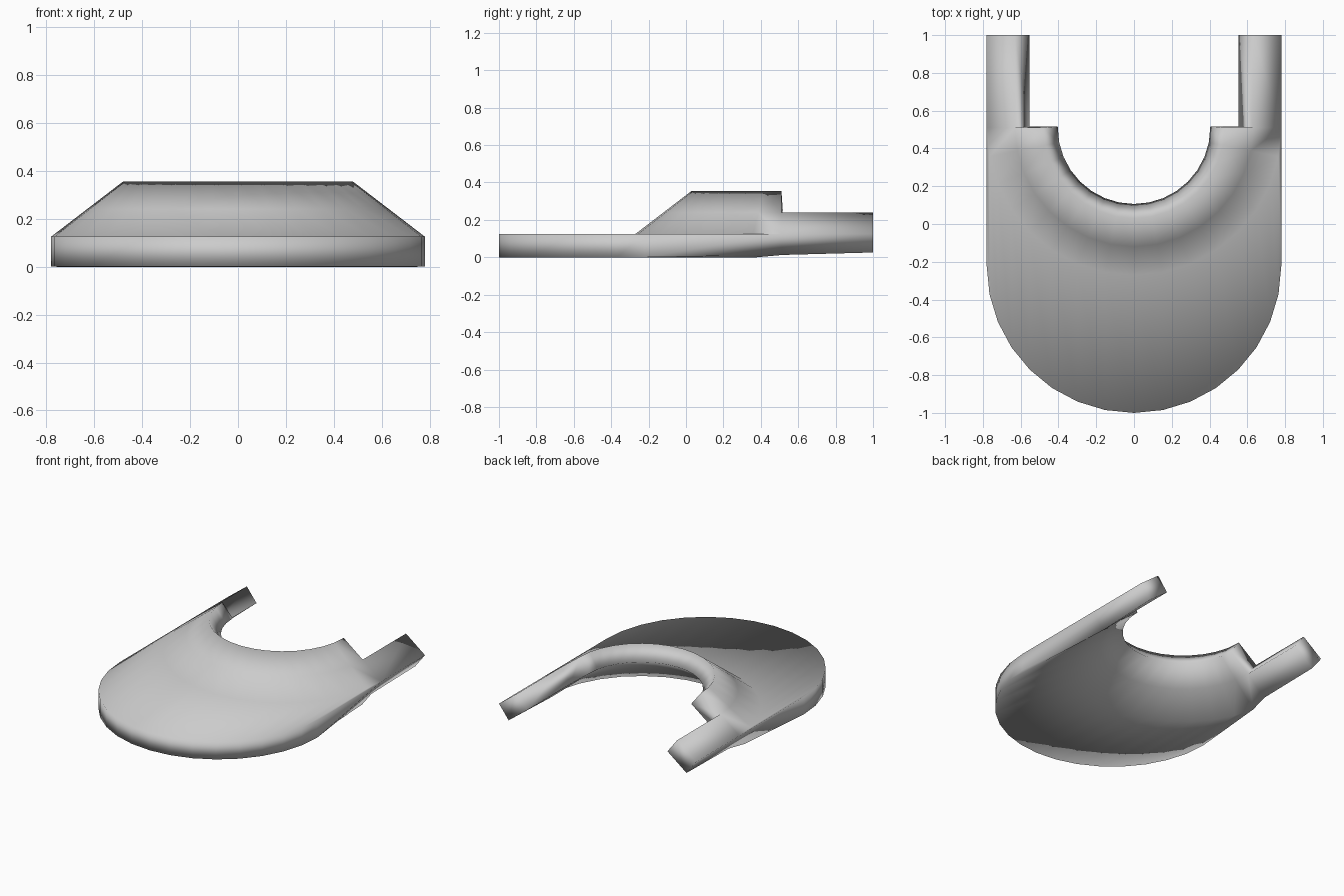
import bpy, bmesh
from math import sin, cos, pi

cube = bpy.data.objects.get("Cube")
if cube:
    bpy.data.objects.remove(cube, do_unlink=True)

STEPS = 16          # segments around the half circle
CENTRE_Y = 0.51     # centre of the neck opening
THICKNESS = 0.125

grey = bpy.data.materials.new("plain_grey")
grey.use_nodes = True
colour = (0.6, 0.6, 0.6, 1)
grey.diffuse_color = colour
grey.node_tree.nodes["Principled BSDF"].inputs["Base Color"].default_value = colour

bm = bmesh.new()


def half_ring(radius, z, shift=0):
    """Half circle of vertices running round the front of the opening."""
    return [bm.verts.new((radius * cos(pi * i / STEPS),
                          CENTRE_Y + shift - radius * sin(pi * i / STEPS), z))
            for i in range(STEPS + 1)]


# Front lip, cone foot, arm edge and collar rim
rings = [half_ring(0.78, 0.125, -0.73), half_ring(0.78, 0.125),
         half_ring(0.63, 0.24), half_ring(0.48, 0.355)]
for outer, inner in zip(rings, rings[1:]):
    for i in range(STEPS):
        bm.faces.new((outer[i], outer[i + 1], inner[i + 1], inner[i]))

# Two arms carrying the lower half of the cone section backwards
for end in (0, STEPS):
    foot, edge = rings[1][end], rings[2][end]
    back = [bm.verts.new((v.co.x, 1, v.co.z)) for v in (edge, foot)]
    bm.faces.new([foot, edge] + back)

# Every face of the sheet points up
bm.normal_update()
bmesh.ops.reverse_faces(bm, faces=[f for f in bm.faces if f.normal.z < 0])
for f in bm.faces:
    f.smooth = True

mesh = bpy.data.meshes.new("collar_plate")
bm.to_mesh(mesh)
bm.free()
mesh.materials.append(grey)
plate = bpy.data.objects.new("collar_plate", mesh)
bpy.context.collection.objects.link(plate)

# Give the sheet its even thickness downwards
shell = plate.modifiers.new("thickness", 'SOLIDIFY')
shell.thickness = THICKNESS
shell.offset = -1
shell.use_even_offset = True
